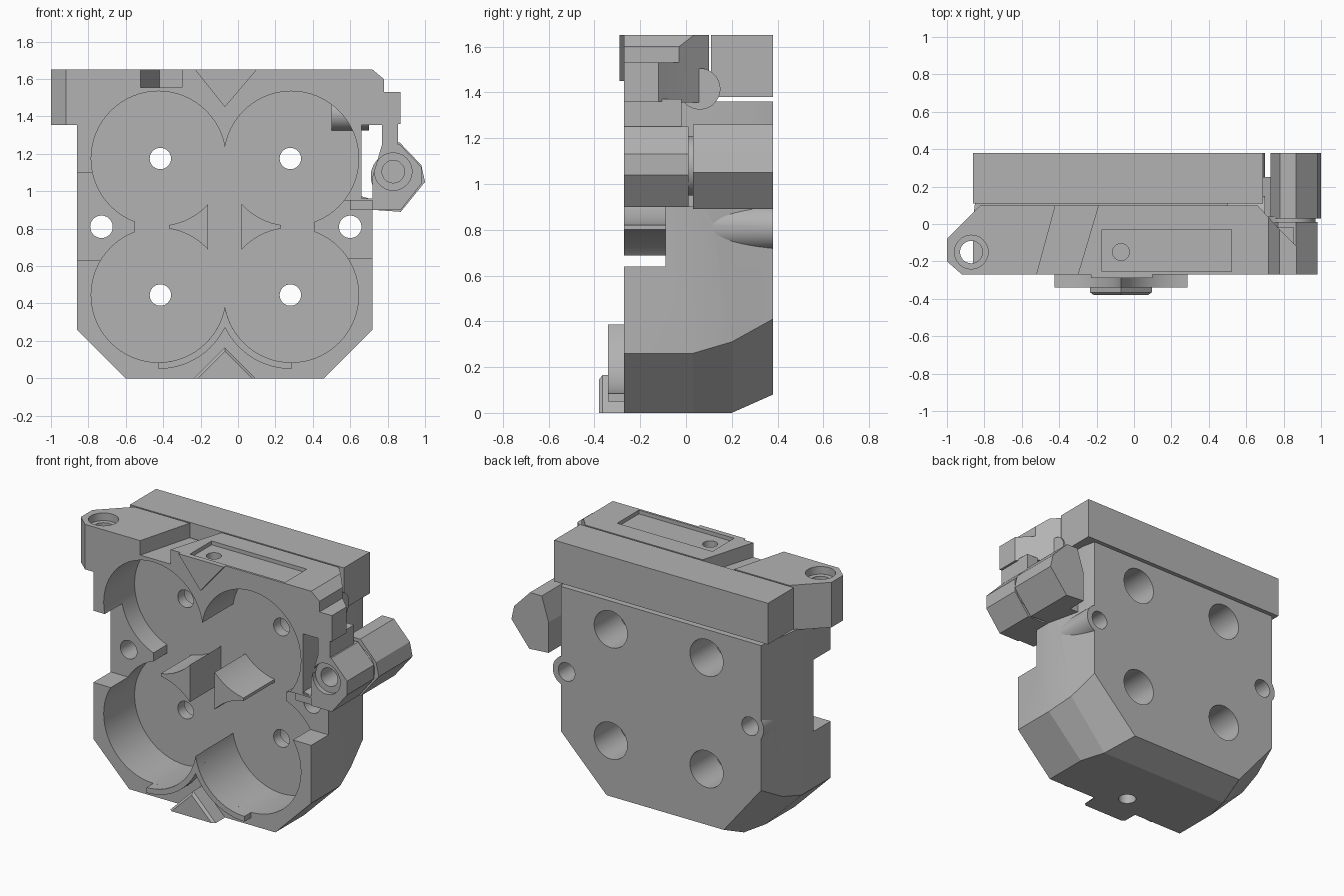
import bpy, bmesh
from math import cos, sin, pi, radians, sqrt

cube = bpy.data.objects.get("Cube")
if cube:
    bpy.data.objects.remove(cube, do_unlink=True)

grey = bpy.data.materials.new("plain grey")
grey.use_nodes = True
grey.diffuse_color = (0.45, 0.45, 0.45, 1)
grey.node_tree.nodes["Principled BSDF"].inputs["Base Color"].default_value = (0.45, 0.45, 0.45, 1)


def loft(name, rings):
    """Skin a closed solid through rings of equal point count."""
    bm = bmesh.new()
    loops = [[bm.verts.new(p) for p in ring] for ring in rings]
    n = len(loops[0])
    for a, b in zip(loops, loops[1:]):
        for i in range(n):
            j = (i + 1) % n
            bm.faces.new((a[i], a[j], b[j], b[i]))
    bm.faces.new(loops[0])
    bm.faces.new(loops[-1][::-1])
    bmesh.ops.recalc_face_normals(bm, faces=bm.faces)
    mesh = bpy.data.meshes.new(name)
    bm.to_mesh(mesh)
    bm.free()
    mesh.materials.append(grey)
    ob = bpy.data.objects.new(name, mesh)
    bpy.context.collection.objects.link(ob)
    return ob


def place(axis, u, v, w):
    return {"x": (w, u, v), "y": (u, w, v), "z": (u, v, w)}[axis]


def prism(name, pts, axis, lo, hi):
    return loft(name, [[place(axis, u, v, w) for u, v in pts] for w in (lo, hi)])


def rod(name, centre, r, axis, lo, hi):
    pts = [(centre[0] + r * cos(2 * pi * i / 64), centre[1] + r * sin(2 * pi * i / 64)) for i in range(64)]
    return prism(name, pts, axis, lo, hi)


def box(name, x, y, z):
    return prism(name, [(x[0], z[0]), (x[1], z[0]), (x[1], z[1]), (x[0], z[1])], "y", *y)


def combine(target, other, op):
    mod = target.modifiers.new("combine", "BOOLEAN")
    mod.object, mod.operation, mod.solver = other, op, "EXACT"
    bpy.context.view_layer.objects.active = target
    bpy.ops.object.modifier_apply(modifier=mod.name)
    bpy.data.objects.remove(other, do_unlink=True)


def cut(target, *others):
    for ob in others:
        combine(target, ob, "DIFFERENCE")


def add(target, *others):
    for ob in others:
        combine(target, ob, "UNION")


# Housing shell: chamfered at the bottom, tapering toward the back
FRONT, BACK, FLOOR, MID = -0.27, 0.38, 0.05, -0.07
sections = [(FRONT, -.86, .72, .26, -.6, .46, 0), (.03, -.86, .72, .26, -.6, .46, 0),
            (.2, -.84, .68, .31, -.56, .41, 0), (BACK, -.81, .64, .41, -.54, .31, .08)]
housing = loft("housing", [
    [(l, y, 1.36), (l, y, c), (bl, y, b), (br, y, b), (r, y, c), (r, y, 1.36)]
    for y, l, r, c, bl, br, b in sections])
cut(housing, box("cut", (.66, 1), (-.5, .5), (.96, 1.5)))

# Top deck with the mounting ear on the right and the shoulder on the left
deck = [(-1, -.08), (-1, -.2), (-.92, FRONT), (.78, FRONT), (.78, -.03), (.66, .1), (-.82, .1)]
add(housing, prism("deck", deck, "z", 1.355, 1.65))
cut(housing,
    prism("cut", [(.72, 1.66), (.72, 1.65), (.78, 1.6), (.9, 1.6), (.9, 1.66)], "y", -.5, .5),
    prism("cut", [(-.523, -.28), (-.303, -.28), (-.187, .11), (-.417, .11)], "z", 1.555, 1.7),
    box("cut", (-.17, .52), (-.255, -.03), (1.625, 1.7)),
    rod("cut", (-.87, -.15), .09, "z", 1.6, 1.7),
    rod("cut", (-.87, -.15), .06, "z", 1.3, 1.7))
shoulder = [(.6, FRONT), (.87, FRONT), (.87, -.12), (.75, .0), (.6, .0)]
add(housing, prism("shoulder", shoulder, "z", 1.36, 1.53))

# Four round cells with a clear strip through the middle
cells = [(x, z) for x in (-.425, .285) for z in (.445, 1.175)]
for c in cells:
    cut(housing, rod("cut", c, .36, "y", -.5, FLOOR))
cut(housing,
    box("cut", (-.16, .02), (-.5, FLOOR), (.5, 1.12)),
    box("cut", (-.55, -.37), (-.5, FLOOR), (.77, .85)),
    box("cut", (.23, .41), (-.5, FLOOR), (.77, .85)),
    box("cut", (-1, -.5), (-.5, -.09), (.63, 1.1)),
    box("cut", (.4, 1), (-.5, -.09), (.64, .95)))

# Side lugs for the long screws
lugs = [(-.73, .81), (.6, .81)]
for c in lugs:
    add(housing, rod("lug", c, .1, "y", -.09, BACK))
for c in lugs:
    cut(housing, rod("cut", c, .06, "y", -.5, .5))

# Cell holes with wide bores from the back
for x in (-.415, .28):
    for z in (.445, 1.175):
        cut(housing, rod("cut", (x, z), .057, "y", -.1, .5), rod("cut", (x, z), .12, "y", .12, .5))

# Vertical screw holes through the top deck and the bottom
cut(housing, rod("cut", (MID, -.15), .045, "z", 1.48, 1.7),
    rod("cut", (MID, -.15), .055, "z", -.1, .2))

# Rear bar
rear_bar = box("rear_bar", (-.86, .69), (.11, BACK), (1.38, 1.65))

# Curved lip following the two lower cells
R_IN, R_OUT, DX = .36, .395, .355


def arc(r, steps=16):
    """Left half of the lip edge, from below the cell centre to the middle line."""
    end = DX / r
    pts = []
    for i in range(steps + 1):
        s = end * sin(pi / 2 * i / steps)
        pts.append((-DX + r * s, .445 - r * sqrt(1 - s * s)))
    return pts


outer, inner = arc(R_OUT), arc(R_IN)
edge = outer + [(-x, z) for x, z in outer[-2::-1]] + [(-x, z) for x, z in inner] + inner[-2::-1]
lip = prism("front_lip", [(x + MID, z) for x, z in edge], "y", -.34, -.265)

# Triangular key at the bottom and matching plate at the top
bottom_key = loft("bottom_key", [
    [(MID - w, y, 0), (MID + w, y, 0), (MID, y, h)]
    for y, w, h in ((-.26, .165, .165), (-.365, .165, .165), (-.38, .145, .145))])
top_key = prism("top_key", [(MID - .16, 1.65), (MID, 1.45), (MID + .17, 1.65)], "y", -.29, -.265)

# Side barrel in two pieces, with its neck and web
barrel = [(.77, 1.25), (.865, 1.25), (.98, 1.13), (.98, 1.04), (.87, .9), (.72, .9), (.72, 1.08)]
front_barrel = prism("front_barrel", barrel, "y", FRONT, .01)
cut(front_barrel, rod("cut", (.83, 1.105), .1, "y", -.5, -.24),
    rod("cut", (.83, 1.105), .06, "y", -.5, -.1))
rear_profile = [(.78, 1.26), (.865, 1.26), (.98, 1.14), (1, 1.05), (.87, .89), (.73, .9), (.73, 1.1)]
rear_barrel = prism("rear_barrel", rear_profile, "y", .03, BACK)
barrel_core = rod("barrel_core", (.84, 1.08), .13, "y", 0, .04)
barrel_neck = box("barrel_neck", (.77, .855), (FRONT, -.02), (1.24, 1.37))
barrel_web = prism("barrel_web", [(.6, .9), (.74, .9), (.74, .95), (.6, .99)], "y", -.26, .25)

# Cross pin under the deck
cross_pin = rod("cross_pin", (.06, 1.415), .09, "x", .5, .7)

# Smooth round walls, keep every real edge sharp
bpy.ops.object.select_all(action="DESELECT")
for ob in (housing, lip, front_barrel, barrel_core, cross_pin):
    ob.select_set(True)
bpy.context.view_layer.objects.active = housing
bpy.ops.object.shade_smooth_by_angle(angle=radians(14))
